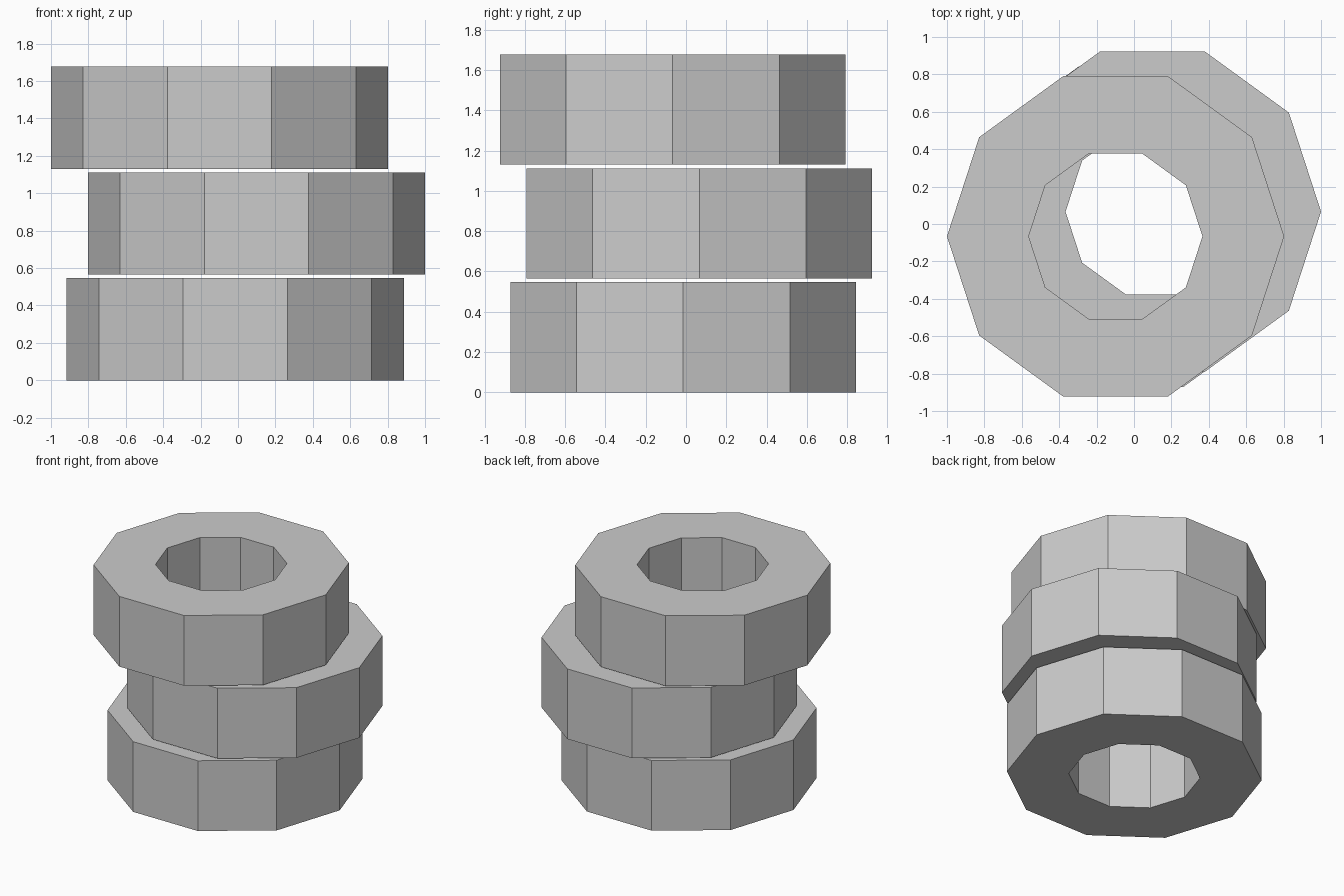
import bpy
import bmesh
from math import cos, sin, tau

SIDES = 10
OUTER, INNER = 0.9015, 0.4645
HEIGHT, PITCH = 0.547, 0.565

cube = bpy.data.objects.get("Cube")
if cube:
    bpy.data.objects.remove(cube, do_unlink=True)

# Single plain grey finish
grey = bpy.data.materials.new("plain_grey")
grey.use_nodes = True
color = (0.6, 0.6, 0.6, 1)
grey.diffuse_color = color
grey.node_tree.nodes["Principled BSDF"].inputs["Base Color"].default_value = color


def make_ring(name, x, y, z):
    """Flat-sided ring: a square-cut section carried round the axis."""
    bm = bmesh.new()
    section = [(INNER, 0), (OUTER, 0), (OUTER, HEIGHT), (INNER, HEIGHT)]
    loops = []
    for i in range(SIDES):
        a = tau * i / SIDES
        loops.append([bm.verts.new((r * cos(a), r * sin(a), h)) for r, h in section])
    for i, here in enumerate(loops):
        after = loops[(i + 1) % SIDES]
        for j in range(len(section)):
            k = (j + 1) % len(section)
            bm.faces.new((here[j], after[j], after[k], here[k]))
    bmesh.ops.recalc_face_normals(bm, faces=bm.faces)
    mesh = bpy.data.meshes.new(name)
    bm.to_mesh(mesh)
    bm.free()
    mesh.materials.append(grey)
    ring = bpy.data.objects.new(name, mesh)
    ring.location = (x, y, z)
    bpy.context.collection.objects.link(ring)


# Three loosely stacked rings, each a little off centre
make_ring("bottom_ring", -0.015, -0.014, 0)
make_ring("middle_ring", 0.0985, 0.066, PITCH)
make_ring("top_ring", -0.0985, -0.066, 2 * PITCH)
